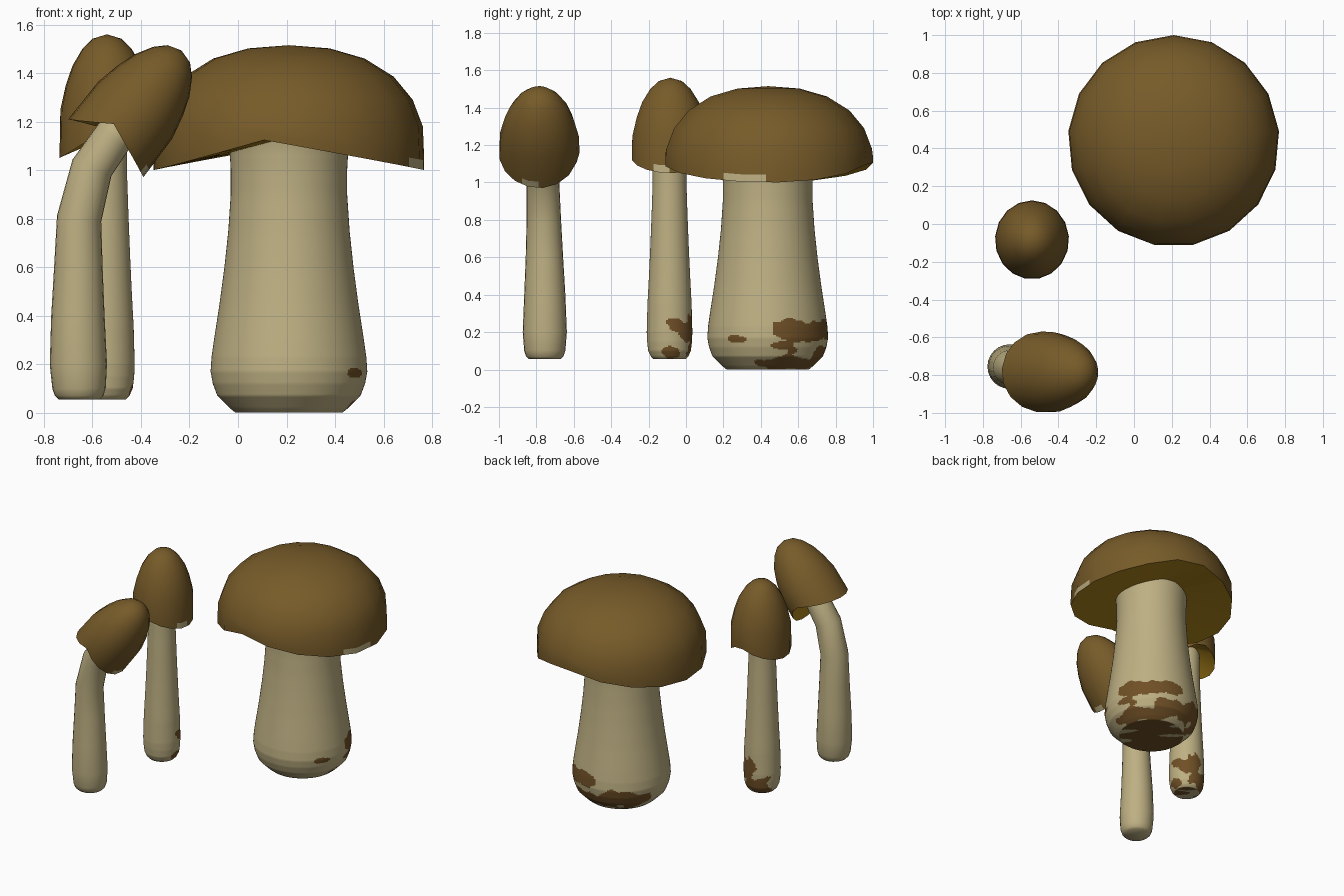
import bpy, bmesh, math
from mathutils import Vector, Matrix, noise

if "Cube" in bpy.data.objects:
    bpy.data.objects.remove(bpy.data.objects["Cube"])


def material(name, rgb):
    m = bpy.data.materials.new(name)
    lin = [((c / 255 + 0.055) / 1.055) ** 2.4 for c in rgb]
    m.diffuse_color = (*lin, 1)
    m.use_nodes = True
    m.node_tree.nodes["Principled BSDF"].inputs["Base Color"].default_value = m.diffuse_color
    return m


BROWN = material("cap_brown", (119, 91, 41))
TAN = material("stem_tan", (190, 176, 131))
GOLD = material("gill_gold", (176, 134, 28))
SOIL = material("soil_brown", (112, 80, 38))


def finish(bm, name, mats, angle):
    bmesh.ops.recalc_face_normals(bm, faces=bm.faces)
    me = bpy.data.meshes.new(name)
    bm.to_mesh(me)
    bm.free()
    for m in mats:
        me.materials.append(m)
    me.shade_smooth()
    me.set_sharp_from_angle(angle=math.radians(angle))
    ob = bpy.data.objects.new(name, me)
    bpy.context.collection.objects.link(ob)
    return ob


def bridge(bm, a, b, mat=0):
    n = len(a)
    faces = [bm.faces.new((a[i], a[(i + 1) % n], b[(i + 1) % n], b[i])) for i in range(n)]
    for f in faces:
        f.material_index = mat
    return faces


def cap(name, loc, rx, ry, dome, droop, depth, tilt=0):
    """17-sided dome folded along a slightly turned ridge, so its rim droops at both x sides."""
    n = 17
    angles = [math.pi / 2 - k * math.tau / n for k in range(n)]
    bm = bmesh.new()

    def fold(x, y):
        t, c = x, 0.18 * y
        return droop * max(0, 1 - abs(t - c) / (1 - c if t > c else 1 + c))

    def ring(r, z, follow):
        return [bm.verts.new((rx * r * math.cos(a), ry * r * math.sin(a),
                              z + follow * fold(r * math.cos(a), r * math.sin(a))))
                for a in angles]

    rim = ring(1, 0, 1)
    lip = ring(1, 0.04, 0.9)
    band = bridge(bm, rim, lip)
    last = lip
    for r, z in dome[:-1]:
        nxt = ring(r, z, 0)
        bridge(bm, last, nxt)
        last = nxt
    top = bm.verts.new((0, 0, dome[-1][1]))
    for i in range(n):
        bm.faces.new((last[i], last[(i + 1) % n], top))
    # underside
    inner = ring(0.5, depth, 1)
    bridge(bm, rim, inner, 2)
    mid = bm.verts.new((0, 0, droop + depth))
    for i in range(n):
        bm.faces.new((inner[i], inner[(i + 1) % n], mid)).material_index = 2
    # pale nick cut into the rim on the +x side
    lo, hi = -0.43 * ry, -0.02 * ry
    faces = band[4:6]
    for y in (lo, hi):
        geom = list({g for f in faces for g in (*f.verts, *f.edges, f)})
        out = bmesh.ops.bisect_plane(bm, geom=geom, plane_co=(0, y, 0), plane_no=(0, 1, 0))
        faces = [g for g in out["geom"] if isinstance(g, bmesh.types.BMFace)]
    for f in faces:
        if lo < f.calc_center_median().y < hi:
            f.material_index = 1
    ob = finish(bm, name, [BROWN, TAN, GOLD], 60)
    ob.matrix_world = Matrix.Translation(loc) @ Matrix.Rotation(tilt, 4, 'Y')
    return ob


def stem(name, pts, sides, step=None, freq=8, stains=()):
    """Tube through (x, y, z, radius) points; stains are (azimuth, height, half width, half height)."""
    pts = [Vector(p) for p in pts]
    if step:
        dense = []
        for a, b in zip(pts, pts[1:]):
            k = max(1, round((b - a).length / step)) if b.z < 0.5 else 3
            dense += [a.lerp(b, i / k) for i in range(k)]
        pts = dense + [pts[-1]]
    bm = bmesh.new()
    rings = []
    for i, p in enumerate(pts):
        t = (pts[min(i + 1, len(pts) - 1)] - pts[max(i - 1, 0)]).to_3d()
        t = t.normalized() if abs(t.z) > 1e-6 else Vector((0, 0, 1))
        v = Vector((0, 1, 0))
        u = v.cross(t)
        rings.append([bm.verts.new(p.to_3d() + p.w * (math.cos(a) * u + math.sin(a) * v))
                      for a in (math.tau * k / sides for k in range(sides))])
    for a, b in zip(rings, rings[1:]):
        bridge(bm, a, b)
    bm.faces.new(rings[0])
    bm.faces.new(rings[-1])
    base = pts[0].to_3d()
    for f in bm.faces if stains else ():
        c = f.calc_center_median()
        d = c - base
        if d.z > 0.32:
            continue
        n = noise.noise(c * freq) + 0.3 * noise.noise(c * freq * 2.5)
        if d.z < 1e-4:
            # stripes on the foot
            score = noise.noise(Vector((d.x + d.y, (d.x - d.y) * 0.3, 0.3)) * freq) + 0.08
        else:
            az = math.degrees(math.atan2(d.y, d.x))
            score = 0.75 * n + max(
                1 - math.hypot(((az - a + 180) % 360 - 180) / w, (d.z - z) / h)
                for a, z, w, h in stains)
        f.material_index = int(score > 0)
    return finish(bm, name, [TAN, SOIL], 95)


def upright(x, y, profile):
    return [(x, y, z, r) for z, r in profile]


# Large mushroom
cap("large_cap", (0.21, 0.44, 1.0), 0.56, 0.56,
    [(0.99, 0.18), (0.915, 0.29), (0.775, 0.385), (0.56, 0.46), (0.3, 0.502), (0, 0.515)],
    0.125, 0.0)
stem("large_stem", upright(0.21, 0.437, [
    (0, 0.005), (0, 0.22), (0.02, 0.245), (0.07, 0.295), (0.12, 0.314), (0.17, 0.323),
    (0.23, 0.319), (0.3, 0.309), (0.45, 0.286), (0.6, 0.266), (0.75, 0.25), (0.9, 0.24),
    (1.0, 0.24), (1.09, 0.245), (1.17, 0.26)]), 140, 0.008, 9,
    [(-27, 0.16, 13, 0.03), (12, 0.13, 9, 0.02), (58, 0.205, 46, 0.05),
     (122, 0.1, 42, 0.07), (25, 0.035, 50, 0.035), (85, 0.07, 45, 0.05)])

# Small upright and tilted mushrooms share one cap shape
SMALL = [(0.985, 0.2), (0.87, 0.3), (0.73, 0.38), (0.52, 0.45), (0.3, 0.492), (0, 0.51)]
cap("upright_cap", (-0.54, -0.084, 1.05), 0.196, 0.209, SMALL, 0.1, 0.03)
stem("upright_stem", upright(-0.548, -0.088, [
    (0.055, 0.004), (0.055, 0.085), (0.07, 0.1), (0.1, 0.114), (0.15, 0.12), (0.2, 0.122),
    (0.35, 0.118), (0.5, 0.11), (0.65, 0.103), (0.8, 0.097), (1.0, 0.09), (1.22, 0.09)]),
    80, 0.007, 14, [(50, 0.16, 45, 0.08), (8, 0.03, 22, 0.03), (105, 0.06, 50, 0.06)])

cap("tilted_cap", (-0.545, -0.785, 1.09), 0.196, 0.215, SMALL, 0.1, 0.03, math.radians(37.7))
stem("bent_stem", [
    (-0.655, -0.755, 0.055, 0.085), (-0.655, -0.755, 0.07, 0.1), (-0.655, -0.755, 0.1, 0.11),
    (-0.658, -0.755, 0.2, 0.118), (-0.66, -0.755, 0.4, 0.11), (-0.658, -0.757, 0.6, 0.1),
    (-0.655, -0.76, 0.8, 0.092), (-0.602, -0.765, 1.01, 0.087), (-0.515, -0.77, 1.135, 0.082),
    (-0.44, -0.775, 1.24, 0.08)], 24)
